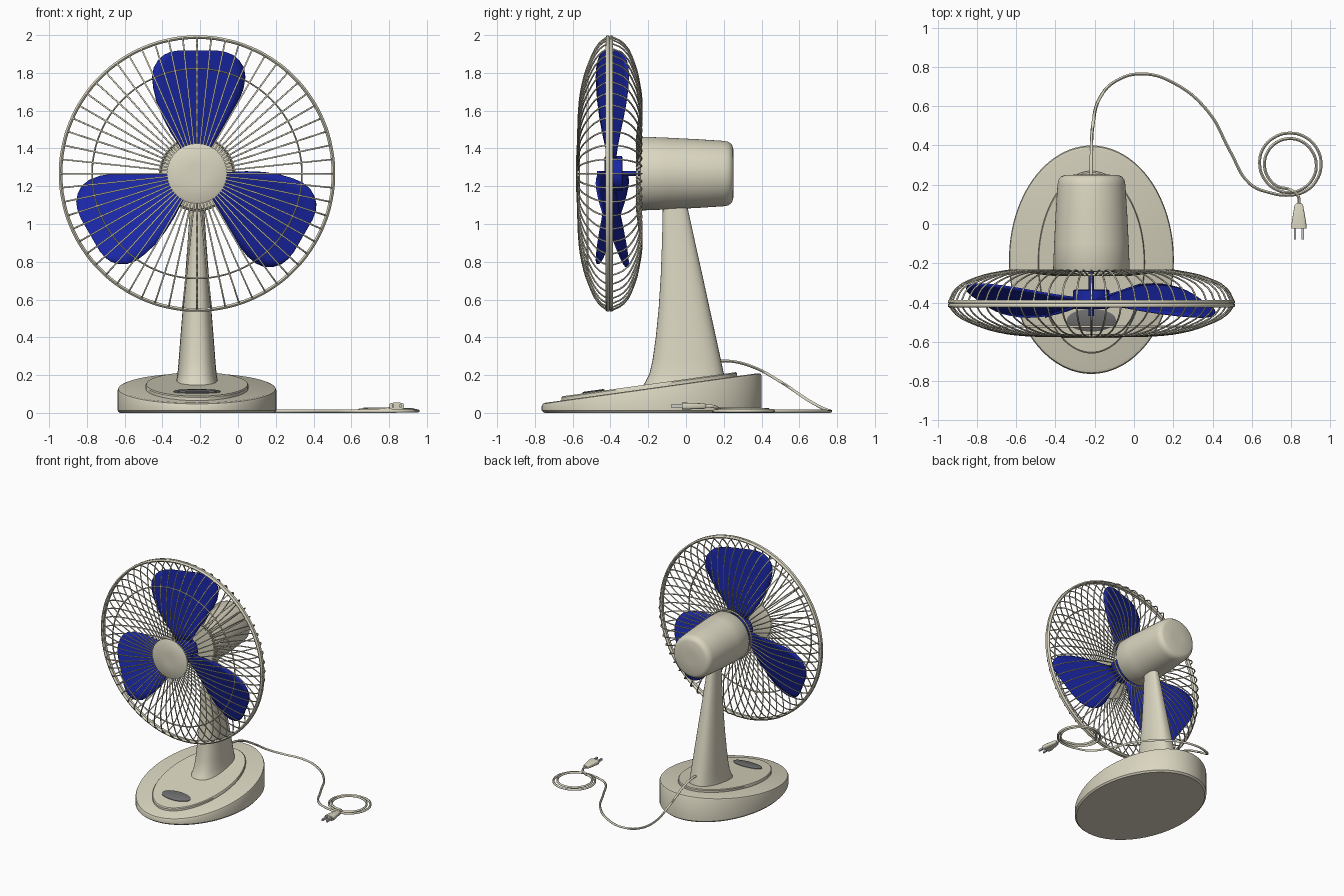
import bpy, bmesh
from math import sin, cos, pi, radians, copysign

if "Cube" in bpy.data.objects:
    bpy.data.objects.remove(bpy.data.objects["Cube"])

CX, CZ = -0.217, 1.267          # fan axis, running along y


def material(name, rgb):
    m = bpy.data.materials.new(name)
    m.diffuse_color = (*rgb, 1)
    m.use_nodes = True
    m.node_tree.nodes["Principled BSDF"].inputs["Base Color"].default_value = m.diffuse_color
    return m


CREAM = material("cream_plastic", (0.70, 0.67, 0.53))
BLUE = material("blue_plastic", (0.01, 0.02, 0.38))
DARK = material("dark_plastic", (0.16, 0.16, 0.16))


def finish(ob, mat, angle=35):
    if mat:
        ob.data.materials.append(mat)
    bpy.ops.object.select_all(action='DESELECT')
    ob.select_set(True)
    bpy.context.view_layer.objects.active = ob
    if ob.type == 'CURVE':
        bpy.ops.object.convert(target='MESH')
    bpy.ops.object.shade_smooth_by_angle(angle=radians(angle))
    return bpy.context.view_layer.objects.active


def new_object(name, data):
    ob = bpy.data.objects.new(name, data)
    bpy.context.collection.objects.link(ob)
    return ob


def loft(name, rings, mat, angle=35):
    """Skin a list of closed rings and cap both ends."""
    bm = bmesh.new()
    vr = [[bm.verts.new(p) for p in ring] for ring in rings]
    n = len(vr[0])
    for a, b in zip(vr, vr[1:]):
        for i in range(n):
            bm.faces.new((a[i], a[(i + 1) % n], b[(i + 1) % n], b[i]))
    bm.faces.new(vr[0])
    bm.faces.new(vr[-1])
    bmesh.ops.recalc_face_normals(bm, faces=bm.faces)
    me = bpy.data.meshes.new(name)
    bm.to_mesh(me)
    bm.free()
    return finish(new_object(name, me), mat, angle)


def oval(x, y, hx, hy, zf, n=64, e=2.0):
    """Horizontal (super)ellipse whose height is zf(y)."""
    pts = []
    for i in range(n):
        c, s = cos(2 * pi * i / n), sin(2 * pi * i / n)
        px = x + hx * copysign(abs(c) ** (2 / e), c)
        py = y + hy * copysign(abs(s) ** (2 / e), s)
        pts.append((px, py, zf(py)))
    return pts


def lathe(name, profile, mat, n=48):
    """Turn (radius, y) points about the fan axis."""
    return loft(name, [[(CX + r * cos(2 * pi * i / n), y, CZ + r * sin(2 * pi * i / n))
                        for i in range(n)] for r, y in profile], mat)


def wires(name, paths, radius, mat, res=3, cyclic=False):
    cu = bpy.data.curves.new(name, 'CURVE')
    cu.dimensions = '3D'
    cu.bevel_depth = radius
    cu.bevel_resolution = 1
    cu.use_fill_caps = True
    for path in paths:
        sp = cu.splines.new('BEZIER')
        sp.bezier_points.add(len(path) - 1)
        for bp, p in zip(sp.bezier_points, path):
            bp.co = p
            bp.handle_left_type = bp.handle_right_type = 'AUTO'
        sp.resolution_u = res
        sp.use_cyclic_u = cyclic
    return finish(new_object(name, cu), mat, 60)


# Base: sloped oval foot, raised deck and switch
def top(d):
    return lambda y: 0.157 + 0.139 * y + d


def base_ring(s, zf):
    return oval(CX, -0.182, 0.42 * s, 0.582 * s, zf, 96)


def deck_ring(s, zf):
    return oval(CX, -0.195, 0.272 * s, 0.465 * s, zf, 96)


loft("base", [base_ring(0.975, lambda y: 0.0), base_ring(1, lambda y: 0.012),
              base_ring(1, top(-0.014)), base_ring(0.99, top(-0.004)),
              base_ring(0.965, top(0))], CREAM)
loft("base_deck", [deck_ring(1, top(-0.01)), deck_ring(1, top(0.016)),
                   deck_ring(0.985, top(0.022))], CREAM)
loft("switch_panel", [oval(CX, -0.49, 0.125, 0.058, top(0.01)),
                      oval(CX, -0.49, 0.125, 0.058, top(0.026)),
                      oval(CX, -0.49, 0.115, 0.05, top(0.03))], DARK)

# Neck: (z, front y, back y, half width)
neck = [(0.13, -0.235, 0.222, 0.122), (0.17, -0.212, 0.208, 0.110), (0.21, -0.193, 0.2, 0.103),
        (0.28, -0.177, 0.185, 0.097), (0.40, -0.160, 0.159, 0.088), (0.55, -0.145, 0.126, 0.076),
        (0.72, -0.134, 0.089, 0.063), (0.90, -0.127, 0.049, 0.050), (1.08, -0.123, 0.010, 0.038),
        (1.16, -0.12, -0.005, 0.034)]
loft("neck", [oval(CX, (f + b) / 2, w, (b - f) / 2, lambda y, z=z: z, 40, 2.5)
              for z, f, b, w in neck], CREAM, 45)

# Motor housing
lathe("motor_housing", [(0.15, -0.245), (0.188, -0.242), (0.195, -0.23), (0.19, -0.1),
                        (0.182, 0.06), (0.173, 0.2), (0.168, 0.225), (0.155, 0.242),
                        (0.135, 0.25), (0.05, 0.252)], CREAM, 64)

# Blades: rows of (radius, clockwise edge, counter-clockwise edge)
lathe("blade_hub", [(0.085, -0.335), (0.093, -0.34), (0.093, -0.425), (0.085, -0.432)], BLUE)
lathe("motor_shaft", [(0.014, -0.24), (0.014, -0.47)], BLUE, 16)
rows = [(0.07, -0.05, 0.05), (0.15, -0.085, 0.095), (0.22, -0.125, 0.14), (0.30, -0.175, 0.182),
        (0.38, -0.218, 0.213), (0.45, -0.245, 0.23), (0.51, -0.255, 0.237), (0.56, -0.248, 0.228),
        (0.60, -0.222, 0.205), (0.628, -0.19, 0.175), (0.644, -0.15, 0.14), (0.652, -0.1, 0.095)]
COLS = 10
for k in range(3):
    a = radians(90 + 120 * k)
    bm = bmesh.new()
    grid = []
    for r, lo, hi in rows:
        line = []
        for j in range(COLS + 1):
            t = lo + (hi - lo) * j / COLS
            line.append(bm.verts.new((CX + r * cos(a) - t * sin(a), -0.393 - 0.34 * t,
                                      CZ + r * sin(a) + t * cos(a))))
        grid.append(line)
    for p, q in zip(grid, grid[1:]):
        for j in range(COLS):
            bm.faces.new((p[j], p[j + 1], q[j + 1], q[j]))
    bmesh.ops.recalc_face_normals(bm, faces=bm.faces)
    me = bpy.data.meshes.new("blade")
    bm.to_mesh(me)
    bm.free()
    blade = finish(new_object(f"blade_{k + 1}", me), BLUE)
    mod = blade.modifiers.new("thickness", 'SOLIDIFY')
    mod.thickness = 0.01
    mod.offset = 0


# Guard: radial wires front and back, hoops and centre cap
def radial(profile, count=60):
    return [[(CX + r * cos(2 * pi * i / count), y, CZ + r * sin(2 * pi * i / count))
             for r, y in profile] for i in range(count)]


def hoop(r, y, n=32):
    return [[(CX + r * cos(2 * pi * i / n), y, CZ + r * sin(2 * pi * i / n)) for i in range(n)]]


front = [(0.14, -0.572), (0.33, -0.568), (0.47, -0.55), (0.59, -0.513), (0.69, -0.46), (0.728, -0.41)]
back = [(0.728, -0.40), (0.69, -0.33), (0.59, -0.275), (0.47, -0.245), (0.38, -0.235),
        (0.28, -0.25), (0.18, -0.262)]
wires("guard_front_wires", radial(front), 0.0045, CREAM)
wires("guard_back_wires", radial(back), 0.0045, CREAM)
wires("guard_rim_front", hoop(0.722, -0.415), 0.011, CREAM, 4, True)
wires("guard_rim_back", hoop(0.722, -0.397), 0.011, CREAM, 4, True)
wires("guard_front_hoop", hoop(0.555, -0.522), 0.005, CREAM, 3, True)
wires("guard_back_hoop", hoop(0.195, -0.258), 0.006, CREAM, 3, True)
lathe("guard_cap", [(0.15, -0.56), (0.159, -0.564), (0.159, -0.574), (0.15, -0.58),
                    (0.05, -0.582)], CREAM)

# Power cord with a double coil, then the plug
cord = [(CX, 0.15, 0.27), (CX, 0.22, 0.275), (CX, 0.35, 0.245), (-0.21, 0.5, 0.165),
        (-0.17, 0.65, 0.065), (-0.09, 0.73, 0.022), (0.04, 0.765, 0.009), (0.2, 0.72, 0.009),
        (0.38, 0.57, 0.009), (0.49, 0.37, 0.009), (0.59, 0.205, 0.009), (0.69, 0.16, 0.009)]
for i in range(25):
    t = -pi / 2 + 4 * pi * i / 24
    r = 0.158 - 0.028 * min(1, max(0, (i - 8) / 8))
    cord.append((0.795 + r * cos(t), 0.305 + r * sin(t), 0.009 + 0.012 * i / 24))
cord += [(0.835, 0.145, 0.034), (0.84, 0.09, 0.036)]
wires("power_cord", [cord], 0.0085, CREAM, 6)


def plug_ring(y, hx, hz, n=24):
    return [(x, y, z) for x, z, _ in
            [(p[0], p[1], 0) for p in oval(0.84, 0.036, hx, hz, lambda v: 0, n, 4)]]


loft("plug", [plug_ring(0.105, 0.014, 0.011), plug_ring(0.095, 0.022, 0.014),
              plug_ring(0.0, 0.038, 0.018), plug_ring(-0.022, 0.038, 0.018)], CREAM)
for side, x in (("left", 0.82), ("right", 0.86)):
    bpy.ops.mesh.primitive_cube_add(size=1, location=(x, -0.05, 0.036))
    prong = bpy.context.object
    prong.name = f"plug_prong_{side}"
    prong.scale = (0.012, 0.06, 0.016)
